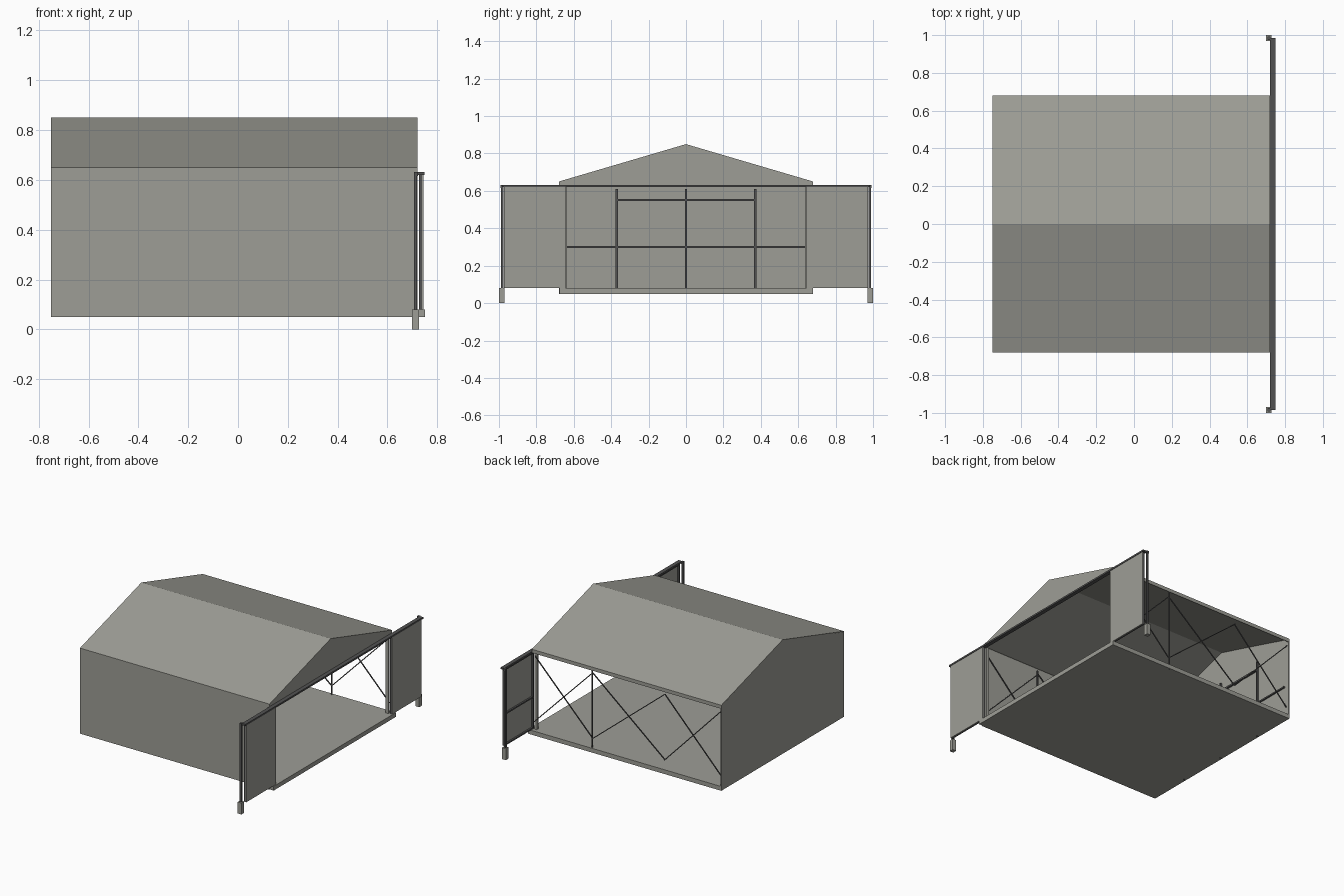
import bpy, math
from mathutils import Vector

if "Cube" in bpy.data.objects:
    bpy.data.objects.remove(bpy.data.objects["Cube"])


def material(name, c):
    m = bpy.data.materials.new(name)
    m.diffuse_color = (*c, 1)
    m.use_nodes = True
    m.node_tree.nodes["Principled BSDF"].inputs["Base Color"].default_value = m.diffuse_color
    return m


SHEET = material("grey sheeting", (0.34, 0.34, 0.305))
STEEL = material("dark steel", (0.085, 0.085, 0.085))


def mesh(name, verts, faces, mat):
    me = bpy.data.meshes.new(name)
    me.from_pydata(verts, [], faces)
    me.materials.append(mat)
    me.update()
    ob = bpy.data.objects.new(name, me)
    bpy.context.collection.objects.link(ob)
    return ob


def prism(name, profile, x0, x1, mat):
    """Extrude a closed (y, z) profile, anticlockwise seen from +x, along x."""
    n = len(profile)
    verts = [(x, y, z) for x in (x0, x1) for y, z in profile]
    faces = [tuple(reversed(range(n))), tuple(range(n, 2 * n))]
    faces += [(i, (i + 1) % n, n + (i + 1) % n, n + i) for i in range(n)]
    return mesh(name, verts, faces, mat)


def box(name, x0, x1, y0, y1, z0, z1, mat):
    y0, y1 = min(y0, y1), max(y0, y1)
    return prism(name, [(y0, z0), (y1, z0), (y1, z1), (y0, z1)], x0, x1, mat)


def rod(name, a, b, w, mat):
    """Square bar from a to b lying in an xz plane."""
    a, b = Vector(a), Vector(b)
    d = (b - a).normalized()
    s, t = Vector((0, w / 2, 0)), d.cross(Vector((0, 1, 0))) * w / 2
    ring = [s + t, s - t, -s - t, -s + t]
    verts = [p + o for p in (a, b) for o in ring]
    faces = [(3, 2, 1, 0), (4, 5, 6, 7)]
    faces += [(i, (i + 1) % 4, 4 + (i + 1) % 4, 4 + i) for i in range(4)]
    return mesh(name, verts, faces, mat)


X0, X1, Y, T = -0.75, 0.72, 0.68, 0.005
EAVE, RIDGE = 0.65, 0.85

# Floor slab
box("floor_slab", X0 + T, 0.75, -Y + T, Y, 0.05, 0.08, SHEET)

# Closed side wall, closed end wall; the other long side is open
box("side_wall", X0, X1, -Y, -Y + T, 0.05, EAVE, SHEET)
box("end_wall", X0, X0 + T, -Y + T, Y, 0.05, EAVE, SHEET)
box("open_side_eave", X0, X1, Y - T, Y, 0.625, EAVE, SHEET)

# Roof skin and gables
prism("roof", [(Y, EAVE), (0, RIDGE), (-Y, EAVE), (-Y + 0.015, EAVE - 0.001),
               (0, RIDGE - 0.006), (Y - 0.015, EAVE - 0.001)], X0, X1, SHEET)
tri = [(-Y + 0.015, EAVE - 0.002), (Y - 0.015, EAVE - 0.002), (0, RIDGE - 0.003)]
prism("end_gable", tri, X0, X0 + T, SHEET)
prism("door_gable", [(-Y, 0.625), (Y, 0.625), (Y, EAVE), (0, RIDGE - 0.001), (-Y, EAVE)],
      X1 - T, X1, SHEET)

# End wall framing
for y in (-0.37, 0, 0.37):
    box("end_column", X0 + T, X0 + 0.02, y - 0.006, y + 0.006, 0.049, 0.61, STEEL)
box("end_girt", X0 + T, X0 + 0.015, -0.64, 0.64, 0.296, 0.306, STEEL)
box("end_lintel", X0 + T, X0 + 0.018, -0.37, 0.37, 0.545, 0.557, STEEL)

# Crossed bracing in three bays of each long side
BAYS = [X1 - 0.01, 0.26, -0.30, X0 + 0.01]
for y in (-0.668, 0.668):
    for a, b in zip(BAYS, BAYS[1:]):
        rod("brace", (a, y, 0.14), (b, y, 0.60), 0.006, STEEL)
        rod("brace", (a, y - math.copysign(0.007, y), 0.60),
            (b, y - math.copysign(0.007, y), 0.14), 0.006, STEEL)
    for x in BAYS[1:3] if y < 0 else BAYS[1:2]:
        box("side_column", x - 0.004, x + 0.004, y - 0.004, y + 0.004, 0.049, 0.63, STEEL)

# Sliding door rail across the open end
box("door_rail", 0.72, 0.748, -0.985, 0.985, 0.62, 0.632, STEEL)

for s in (-1, 1):
    # Door jamb
    box("door_jamb", 0.70, 0.72, s * 0.637, s * 0.653, 0.08, 0.625, SHEET)
    # Door leaf: sheet, frame and middle girt
    box("door_sheet", 0.739, 0.745, s * 0.645, s * 0.972, 0.08, 0.62, SHEET)
    for y in (0.645, 0.96):
        box("door_stile", 0.726, 0.739, s * y, s * (y + 0.012), 0.08, 0.62, STEEL)
    for z in (0.08, 0.297, 0.608):
        box("door_girt", 0.727, 0.739, s * 0.657, s * 0.96, z, z + 0.01, STEEL)
    # Outer rail post with its footing
    box("rail_post", 0.706, 0.719, s * 0.977, s * 0.99, 0.08, 0.63, STEEL)
    box("rail_bracket", 0.706, 0.722, s * 0.975, s * 0.992, 0.615, 0.632, STEEL)
    box("post_footing", 0.698, 0.727, s * 0.97, s * 1.0, 0.0, 0.08, SHEET)
